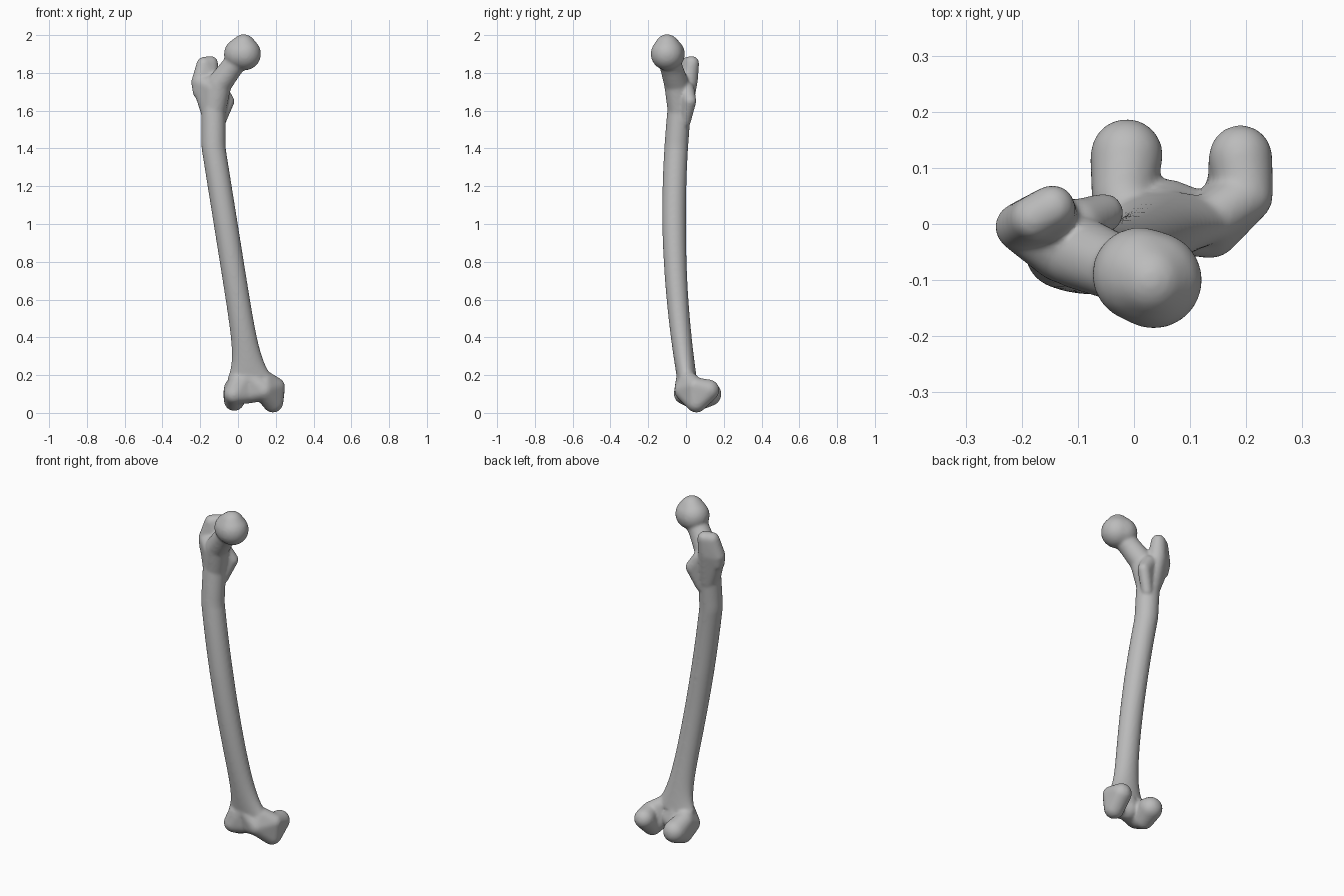
import bpy
import bmesh
import math
from mathutils import Vector

cube = bpy.data.objects.get("Cube")
if cube:
    bpy.data.objects.remove(cube, do_unlink=True)

# Bone material
bone = bpy.data.materials.new("bone_grey")
bone.use_nodes = True
bone.diffuse_color = (.5, .5, .5, 1)
shader = bone.node_tree.nodes["Principled BSDF"]
shader.inputs["Base Color"].default_value = bone.diffuse_color

skin = bmesh.new()


def ball(x, y, z, radius):
    """A landmark of the bone: where it is and how thick it is there."""
    return Vector((x, y, z)), radius


def stretch_skin(*balls):
    """Add a closed convex skin stretched around the given landmarks."""
    part = bmesh.new()
    for centre, radius in balls:
        made = bmesh.ops.create_icosphere(part, subdivisions=3, radius=radius)
        bmesh.ops.translate(part, verts=made["verts"], vec=centre)
    result = bmesh.ops.convex_hull(part, input=part.verts[:])
    outer = [item for item in result["geom"] if isinstance(item, bmesh.types.BMFace)]
    copies = {}
    for face in outer:
        for vert in face.verts:
            if vert not in copies:
                copies[vert] = skin.verts.new(vert.co)
        skin.faces.new([copies[vert] for vert in face.verts])
    part.free()


def shaft_ring(z, sides):
    """Ellipse of the shaft: slanting, bowed forwards, flaring at the knee."""
    centre_x = max(.095 - .16 * z, -.13)
    centre_y = .09 * (z - 1.05) ** 2 - .063
    half_width = .064 + .43 * math.exp(-11 * z)
    half_depth = .05 + .013 * min(z, 1)
    ring = []
    for side in range(sides):
        angle = math.tau * side / sides
        x = centre_x + half_width * math.cos(angle)
        y = centre_y + half_depth * math.sin(angle)
        ring.append(skin.verts.new((x, y, z)))
    return ring


def build_shaft(bottom, top, steps, sides):
    """Join the shaft rings into a capped tube."""
    rise = (top - bottom) / steps
    rings = [shaft_ring(bottom + rise * step, sides) for step in range(steps + 1)]
    for low, high in zip(rings, rings[1:]):
        for side in range(sides):
            before = side - 1
            skin.faces.new((low[before], low[side], high[side], high[before]))
    skin.faces.new(rings[0])
    skin.faces.new(rings[-1])


build_shaft(bottom=.18, top=1.7, steps=50, sides=32)

# Ball head, slightly peaked
head_outer = ball(.01, -.09, 1.9, .085)
head_inner = ball(.035, -.1, 1.9, .087)
head_peak = ball(.03, -.1, 1.94, .065)
stretch_skin(head_outer, head_inner, head_peak)

# Neck and its flare into the shaft
neck_top = ball(0, -.09, 1.87, .06)
neck_middle = ball(-.04, -.075, 1.82, .06)
neck_base = ball(-.1, -.05, 1.74, .066)
shaft_top = ball(-.13, -.033, 1.58, .062)
neck_line = (neck_top, neck_middle, neck_base, shaft_top)
for upper, lower in zip(neck_line, neck_line[1:]):
    stretch_skin(upper, lower)

# Large outer knob beside the neck
knob_tip = ball(-.145, .03, 1.85, .04)
knob_crest = ball(-.18, .01, 1.845, .04)
knob_side = ball(-.205, -.005, 1.75, .043)
knob_low = ball(-.2, -.01, 1.7, .04)
knob_back = ball(-.15, .013, 1.76, .05)
stretch_skin(knob_tip, knob_crest, knob_side, knob_low, knob_back)

# Sloping web from the outer knob to the shaft
web_front = ball(-.13, -.055, 1.72, .05)
stretch_skin(knob_side, knob_back, web_front, shaft_top)

# Small inner knob at the back
small_knob = ball(-.053, .02, 1.65, .035)
small_knob_foot = ball(-.095, -.005, 1.54, .03)
small_knob_root = ball(-.1, 0, 1.71, .045)
stretch_skin(small_knob, small_knob_foot, small_knob_root)

# Right knuckle of the knee: rear lobe, then front lobe
right_rear = ball(-.013, .123, .1, .065)
right_sole = ball(-.02, .06, .065, .055)
right_core = ball(-.02, .05, .13, .055)
right_front = ball(-.02, -.01, .1, .055)
right_brow = ball(0, -.01, .17, .045)
stretch_skin(right_rear, right_sole, right_core)
stretch_skin(right_sole, right_core, right_front, right_brow)

# Left knuckle of the knee: rear lobe, then front lobe
left_rear = ball(.19, .12, .12, .057)
left_sole = ball(.185, .055, .056, .055)
left_core = ball(.2, .05, .14, .048)
left_front = ball(.135, -.006, .12, .056)
left_brow = ball(.14, .01, .18, .045)
stretch_skin(left_rear, left_sole, left_core)
stretch_skin(left_sole, left_core, left_front, left_brow)

# Grooved bridge between the knuckles
groove = ball(.06, .02, .11, .06)
groove_top = ball(.05, 0, .2, .05)
for front in (right_front, left_front):
    stretch_skin(front, groove, groove_top)

# Thigh bone object
bmesh.ops.recalc_face_normals(skin, faces=skin.faces)
mesh = bpy.data.meshes.new("thigh_bone")
skin.to_mesh(mesh)
skin.free()
mesh.materials.append(bone)
thigh_bone = bpy.data.objects.new("thigh_bone", mesh)
bpy.context.collection.objects.link(thigh_bone)

# Fuse the parts into one soft continuous surface
fuse = thigh_bone.modifiers.new("fuse", "REMESH")
fuse.mode = "VOXEL"
fuse.voxel_size = .007
fuse.use_smooth_shade = True
soften = thigh_bone.modifiers.new("soften", "SMOOTH")
soften.factor = .5
soften.iterations = 12
